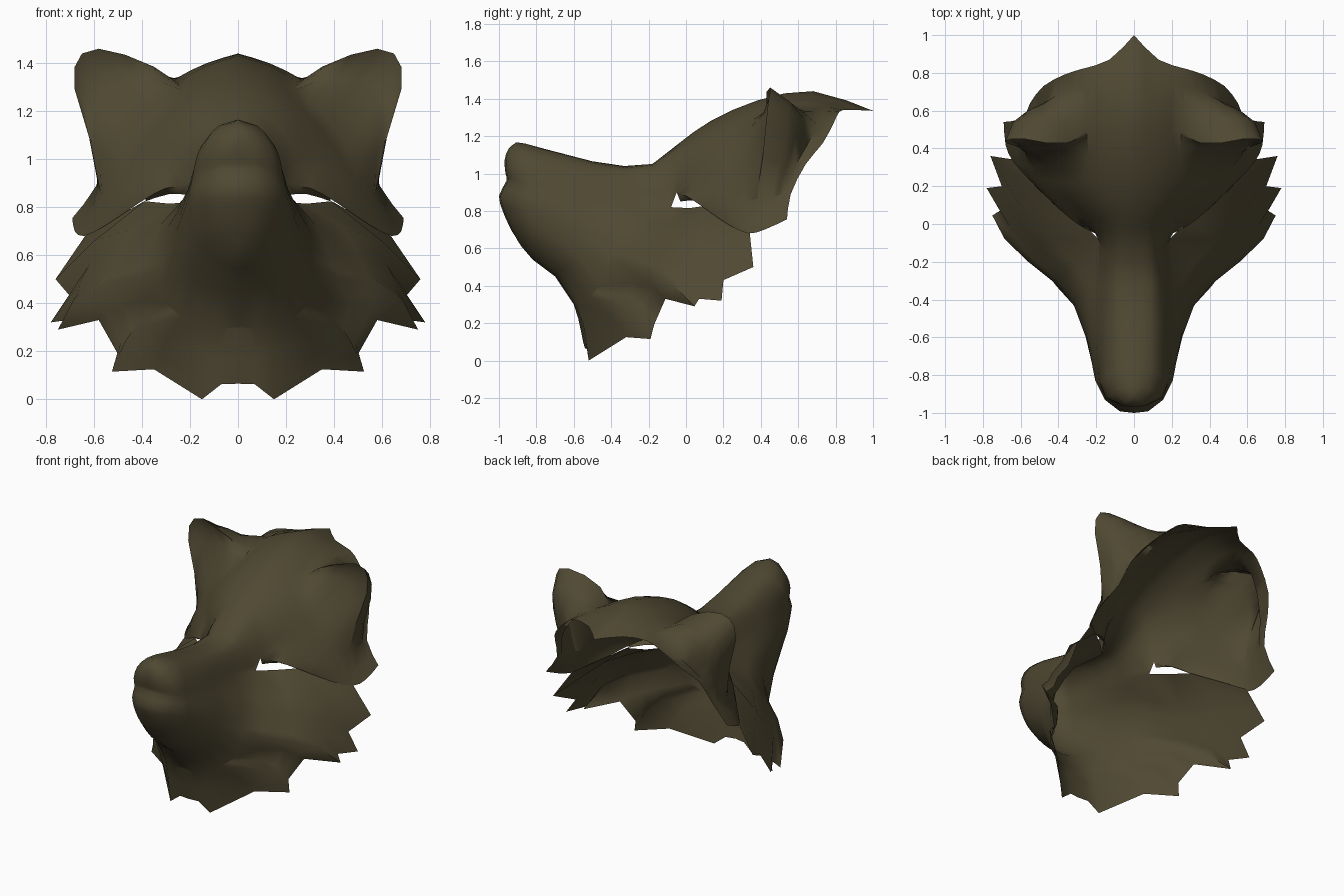
import bpy, bmesh, math
from mathutils import Vector

fur = bpy.data.materials.new("dark olive brown")
fur.diffuse_color = (0.078, 0.065, 0.032, 1)


def refine(row):
    """Smooth a row of points by adding a spline midpoint to every segment."""
    p = [Vector(v) for v in row]
    out = [p[0]]
    for i in range(len(p) - 1):
        a, d = p[max(i - 1, 0)], p[min(i + 2, len(p) - 1)]
        out += [(9 * (p[i] + p[i + 1]) - a - d) / 16, p[i + 1]]
    return out


def refine_grid(rows):
    rows = [refine(r) for r in rows]
    cols = [refine(c) for c in zip(*rows)]
    return [list(r) for r in zip(*cols)]


def build(name, patches):
    """Skin each patch of rows, weld, and mirror to the left side."""
    bm = bmesh.new()
    for rows, skip in patches:
        grid = [[bm.verts.new(p) for p in r] for r in rows]
        for j, (r, s) in enumerate(zip(grid, grid[1:])):
            for i in range(len(r) - 1):
                if not (skip and skip(j, i)):
                    bm.faces.new((r[i], r[i + 1], s[i + 1], s[i]))
    loose = [v for v in bm.verts if not v.link_faces]
    bmesh.ops.delete(bm, geom=loose, context='VERTS')
    bmesh.ops.remove_doubles(bm, verts=bm.verts, dist=0.0015)
    bmesh.ops.dissolve_degenerate(bm, dist=0.0005, edges=bm.edges)
    bmesh.ops.recalc_face_normals(bm, faces=bm.faces)
    me = bpy.data.meshes.new(name)
    bm.to_mesh(me)
    bm.free()
    me.materials.append(fur)
    ob = bpy.data.objects.new(name, me)
    bpy.context.collection.objects.link(ob)
    m = ob.modifiers.new("mirror", 'MIRROR')
    m.use_clip = True
    bpy.context.view_layer.objects.active = ob
    ob.select_set(True)
    bpy.ops.object.shade_smooth_by_angle(angle=math.radians(75))
    return ob


# forehead: rows from the back rim to the brow, centre to side
brow = [(0, -.02, 1.175), (.08, -.02, 1.155), (.14, -.03, 1.09), (.18, -.045, 1.0),
        (.205, -.05, .9), (.3, .0, .88), (.385, .07, .835), (.46, .14, .785)]
head = [
    [(0, 1, 1.335), (.13, .87, 1.34), (.28, .82, 1.33), (.37, .79, 1.27),
     (.48, .73, 1.16), (.55, .64, 1.05), (.59, .56, .89), (.69, .54, .755)],
    [(0, .68, 1.44), (.13, .65, 1.40), (.26, .62, 1.335), (.36, .58, 1.25),
     (.44, .54, 1.14), (.52, .5, 1.02), (.58, .46, .88), (.68, .42, .70)],
    [(0, .38, 1.39), (.12, .37, 1.36), (.24, .36, 1.29), (.34, .33, 1.2),
     (.42, .32, 1.1), (.49, .31, .99), (.56, .31, .85), (.64, .33, .68)],
    [(0, .13, 1.28), (.1, .13, 1.26), (.2, .12, 1.2), (.28, .12, 1.11),
     (.34, .13, 1.02), (.41, .15, .93), (.48, .17, .83), (.55, .23, .725)],
    brow]
head = refine_grid(head)
# upper eyelid tucked back under the brow ridge
lid = [refine(brow)[8:13], refine([(.205, -.03, .85), (.285, .04, .855), (.385, .085, .825)])]

# ear: grows out of an opening in the forehead, hollow front and rounded back
A, B = 4, 13
rim = [head[3][A]] + [Vector(p) for p in (
    (.35, .43, 1.385), (.47, .43, 1.435), (.58, .45, 1.46), (.65, .45, 1.44),
    (.68, .44, 1.385), (.68, .43, 1.29), (.62, .41, 1.09))] + [head[3][B - 1]]
back = [head[2][A]] + [Vector(p) for p in (
    (.36, .54, 1.365), (.46, .55, 1.385), (.55, .56, 1.38), (.61, .55, 1.36),
    (.64, .54, 1.3), (.64, .53, 1.2), (.605, .5, 1.06))] + [head[2][B - 1]]
foot, base = head[4][A:B], head[1][A:B]
swell = [math.sin(math.pi * i / 8) for i in range(9)]
hollow = [f.lerp(r, .55) + Vector((0, .055 * s, 0)) for f, r, s in zip(foot, rim, swell)]
lip = [f.lerp(r, .85) + Vector((0, .04 * s, 0)) for f, r, s in zip(foot, rim, swell)]
nape = [b.lerp(d, .5) + Vector((.01, .01, .0)) * s for b, d, s in zip(back, base, swell)]
ear = [foot, hollow, lip, rim, back, nape, base]

# snout: half rings from the nose front to the cheeks, top to underside
nose = [(0, -.91, 1.165), (0, -.95, 1.13), (0, -.97, 1.07), (0, -.965, 1.0), (0, -.96, .96),
        (0, -1, .88), (0, -.98, .8), (0, -.95, .73), (0, -.93, .69), (0, -.91, .66)]
nose_pad = [(.075 * math.sin(math.pi * i / 9) ** .5, y + .008, z) for i, (x, y, z) in enumerate(nose)]
nose_pad[0], nose_pad[-1] = (0, -.895, 1.165), (0, -.9, .64)
snout = [
    [(0, -.86, 1.16), (.08, -.87, 1.14), (.13, -.91, 1.08), (.15, -.92, 1.0), (.15, -.91, .94),
     (.155, -.93, .87), (.14, -.92, .78), (.1, -.91, .7), (.05, -.89, .64), (0, -.88, .61)],
    [(0, -.75, 1.13), (.09, -.77, 1.12), (.15, -.81, 1.06), (.175, -.83, 1.0), (.19, -.83, .92),
     (.205, -.83, .84), (.19, -.83, .74), (.15, -.83, .65), (.08, -.83, .58), (0, -.82, .54)],
    [(0, -.5, 1.065), (.09, -.5, 1.055), (.145, -.52, 1.01), (.175, -.54, .95), (.21, -.55, .87),
     (.245, -.56, .76), (.26, -.58, .64), (.24, -.61, .54), (.13, -.68, .47), (0, -.7, .45)]]
root = [(0, -.33, 1.04), (.09, -.33, 1.03), (.135, -.33, .99), (.17, -.33, .93), (.215, -.33, .85),
        (.29, -.37, .72), (.315, -.41, .57), (.3, -.46, .4), (.15, -.57, .3), (0, -.6, .3)]
bridge = [(0, -.18, 1.05), (.08, -.18, 1.045), (.13, -.17, .99), (.165, -.13, .91), (.19, -.08, .82)]

# cheek and bib: rows from the snout to the tufted rim, lower eyelid to chin
cheek = [
    [(.19, -.08, .82), (.32, -.2, .73), (.36, -.25, .65), (.38, -.28, .59), (.4, -.3, .55), (.41, -.32, .51),
     (.385, -.28, .41), (.41, -.33, .3), (.3, -.42, .25), (.15, -.55, .2), (0, -.575, .22)],
    [(.29, .02, .815), (.44, -.08, .71), (.49, -.13, .62), (.52, -.16, .56), (.54, -.18, .52), (.56, -.2, .48),
     (.47, -.18, .39), (.47, -.25, .24), (.32, -.37, .19), (.15, -.535, .11), (0, -.56, .15)],
    [(.39, .09, .825), (.6, .09, .66), (.62, .04, .56), (.66, -.01, .48), (.665, -.04, .44), (.685, -.08, .415),
     (.55, -.15, .36), (.5, -.21, .18), (.34, -.34, .15), (.15, -.525, .04), (0, -.55, .1)],
    [(.63, .34, .69), (.76, .36, .5), (.7, .2, .43), (.78, .19, .32), (.71, .07, .33), (.75, .045, .29),
     (.58, -.11, .33), (.525, -.19, .115), (.35, -.32, .125), (.15, -.52, 0), (0, -.54, .065)]]

rings = [refine(r) for r in [nose, nose_pad] + snout + [root]]
top = [rings[-1][:9], refine(bridge), refine(brow)[:9]]
jaw = [list(rings[-1][8:])] + [[Vector(p) for p in r] for r in cheek]
# extra notches in the bib edge, fading out towards the snout
for row, k in zip(jaw, (0, .3, .7, .8, 1)):
    for seg, off in ((9, (-.005, 0, .03)), (6, (-.05, -.02, -.03))):
        row.insert(seg + 1, (row[seg] + row[seg + 1]) / 2 + Vector(off) * k)

build("mask_shell", [
    (head, lambda j, i: 1 <= j < 4 and A <= i < B - 1),
    (lid, None), (ear, None), (rings, None), (top, None), (jaw, None)])
